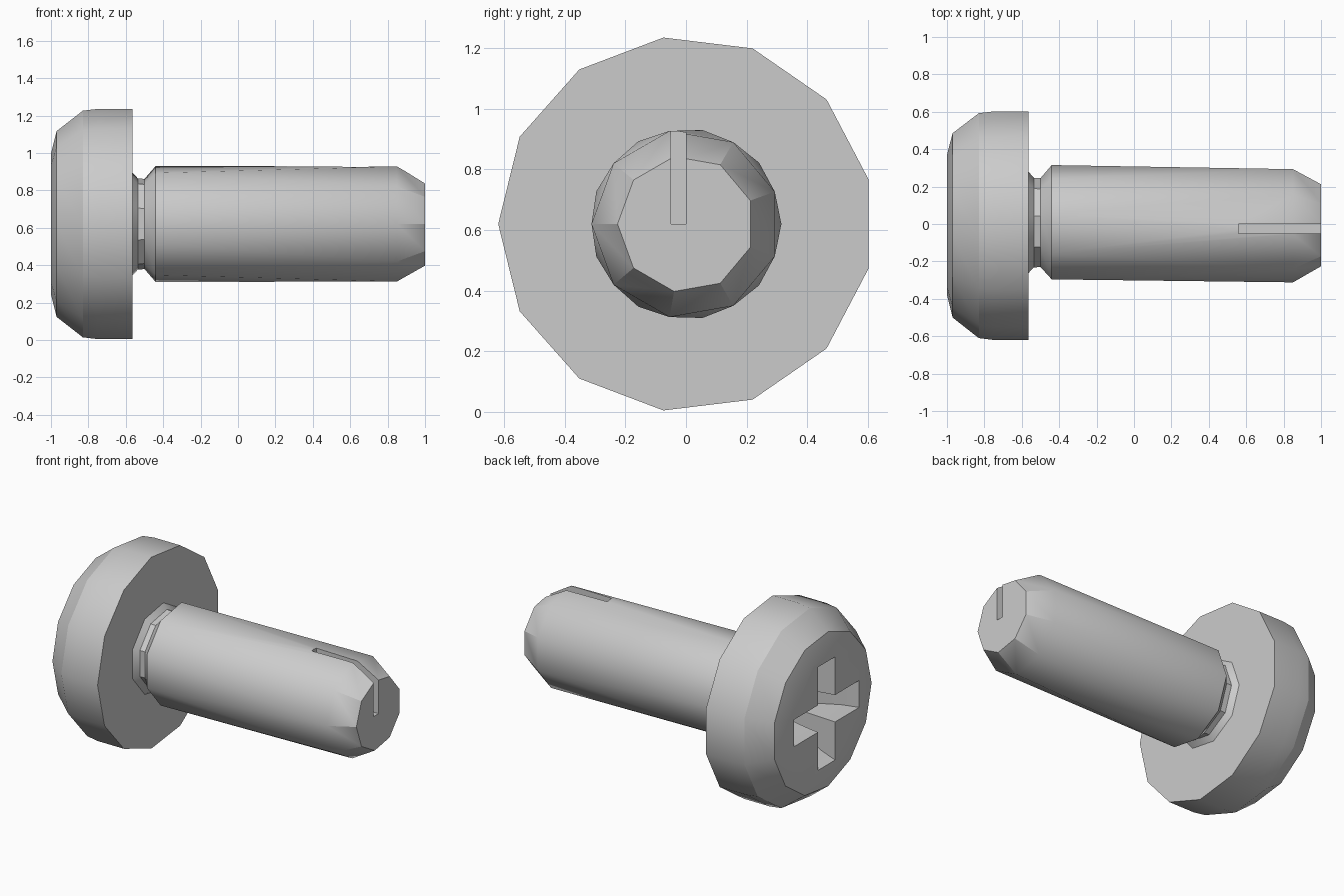
import bpy
import bmesh
from math import sin, cos, radians, tau
from mathutils import Vector

if "Cube" in bpy.data.objects:
    bpy.data.objects.remove(bpy.data.objects["Cube"], do_unlink=True)

AXIS_Z = 0.62

steel = bpy.data.materials.new("grey steel")
steel.use_nodes = True
steel.diffuse_color = (0.6, 0.6, 0.6, 1)
steel.node_tree.nodes["Principled BSDF"].inputs["Base Color"].default_value = (0.6, 0.6, 0.6, 1)


def ring(x, radius, sides, phase):
    """Points of a regular polygon around the screw axis; phase 0 points to +y."""
    angles = [radians(phase) + tau * i / sides for i in range(sides)]
    return [Vector((x, radius * cos(a), AXIS_Z + radius * sin(a))) for a in angles]


def loft(name, loops, twisted=()):
    """Closed skin over loops of equal count; twisted spans get alternating triangles."""
    bm = bmesh.new()
    rows = [[bm.verts.new(p) for p in loop] for loop in loops]
    n = len(rows[0])
    for k, (a, b) in enumerate(zip(rows, rows[1:])):
        for i in range(n):
            j = (i + 1) % n
            if k in twisted:
                bm.faces.new((a[i], a[j], b[i]))
                bm.faces.new((a[j], b[j], b[i]))
            else:
                bm.faces.new((a[i], a[j], b[j], b[i]))
    bm.faces.new(rows[0])
    bm.faces.new(rows[-1])
    bmesh.ops.recalc_face_normals(bm, faces=bm.faces[:])
    mesh = bpy.data.meshes.new(name)
    bm.to_mesh(mesh)
    bm.free()
    obj = bpy.data.objects.new(name, mesh)
    bpy.context.collection.objects.link(obj)
    mesh.materials.append(steel)
    return obj


def carve(body, cutter):
    """Cut the cutter out of the body, then shade the body."""
    cutter.hide_render = True
    mod = body.modifiers.new("cut", "BOOLEAN")
    mod.operation = "DIFFERENCE"
    mod.solver = "EXACT"
    mod.object = cutter
    bpy.ops.object.select_all(action="DESELECT")
    body.select_set(True)
    bpy.context.view_layer.objects.active = body
    bpy.ops.object.modifier_apply(modifier=mod.name)
    bpy.data.objects.remove(cutter, do_unlink=True)
    bpy.ops.object.shade_smooth_by_angle(angle=radians(30))


def cross(x, reach, half):
    """Plus-shaped outline with arms along y and z."""
    points = []
    for quarter in range(4):
        c, s = cos(tau * quarter / 4), sin(tau * quarter / 4)
        for u, v in ((reach, -half), (reach, half), (half, half)):
            points.append(Vector((x, u * c - v * s, AXIS_Z + u * s + v * c)))
    return points


# Pan head: rounded rim, flat underside
head_profile = [(-1, 0.38), (-0.97, 0.5), (-0.83, 0.61), (-0.75, 0.62), (-0.565, 0.62)]
head = loft("head", [ring(x, r, 13, 180) for x, r in head_profile])

# Cross drive recess narrowing inward
recess = loft("recess_cutter", [cross(-1.02, 0.34, 0.088),
                                cross(-0.9, 0.29, 0.08),
                                cross(-0.7, 0.14, 0.06)])
carve(head, recess)

# Shank: filleted neck, shoulder, slightly twisted facets, chamfered tip
neck_profile = [(-0.6, 0.28), (-0.565, 0.28), (-0.535, 0.247), (-0.5, 0.245), (-0.44, 0.315)]
tip_profile = [(0.85, 0.312), (1, 0.226)]
shank = loft("shank",
             [ring(x, r, 9, 0) for x, r in neck_profile]
             + [ring(x, r, 9, 20) for x, r in tip_profile],
             twisted=(len(neck_profile) - 1,))

# Narrow slot running in from the tip, open at the top
slot = loft("slot_cutter", [[Vector((x, y, z)) for y, z in
                             ((-0.05, AXIS_Z), (0, AXIS_Z), (0, 1.1), (-0.05, 1.1))]
                            for x in (0.56, 1.1)])
carve(shank, slot)
